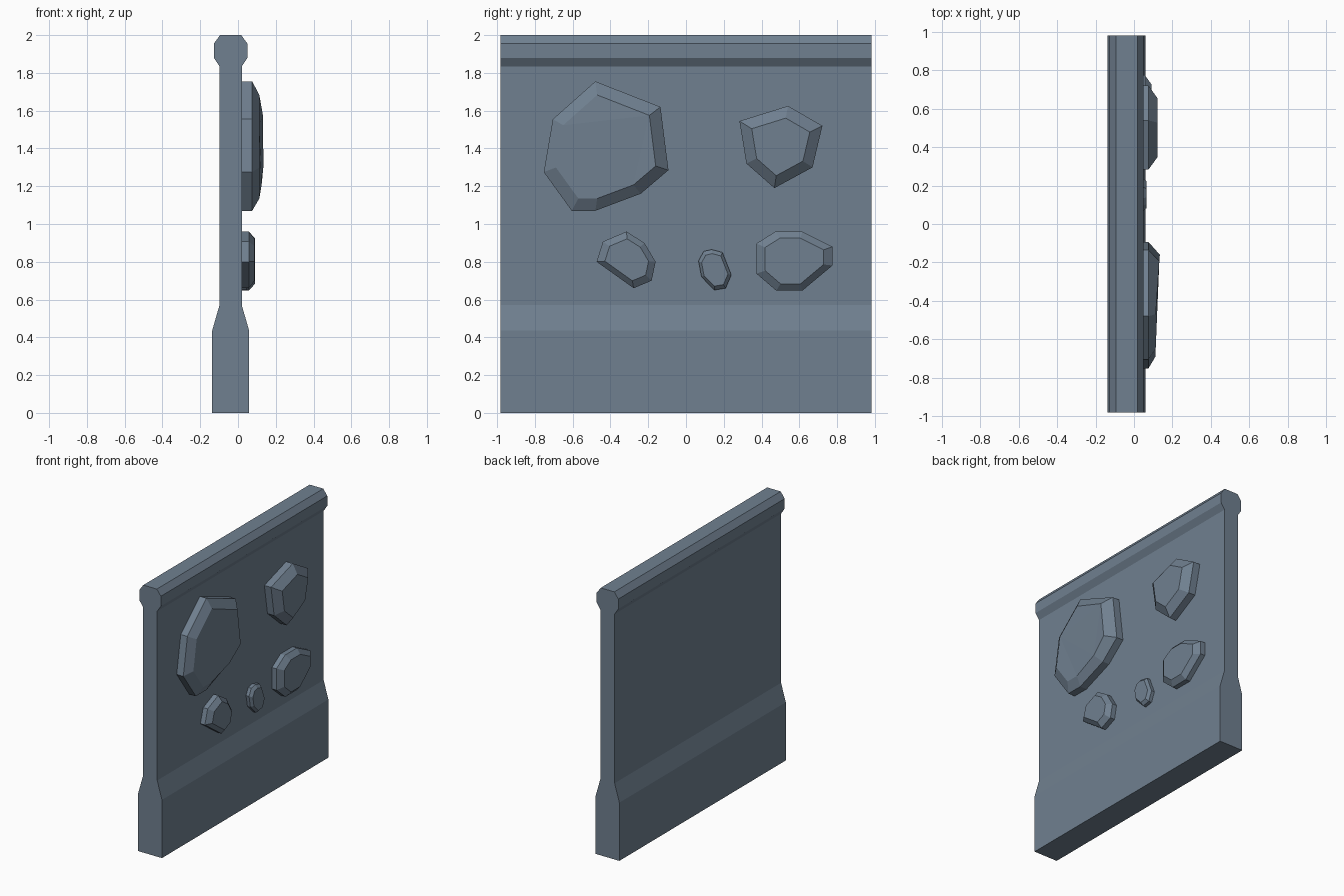
import bpy, bmesh

if "Cube" in bpy.data.objects:
    bpy.data.objects.remove(bpy.data.objects["Cube"])

slate = bpy.data.materials.new("slate_grey")
slate.diffuse_color = (0.162, 0.216, 0.279, 1)
slate.use_nodes = True
slate.node_tree.nodes["Principled BSDF"].inputs["Base Color"].default_value = slate.diffuse_color


def loft(name, rings):
    """Closed solid joining a list of matching point rings, capped at both ends."""
    bm = bmesh.new()
    loops = [[bm.verts.new(p) for p in ring] for ring in rings]
    n = len(loops[0])
    for a, b in zip(loops, loops[1:]):
        for i in range(n):
            j = (i + 1) % n
            bm.faces.new((a[i], a[j], b[j], b[i]))
    caps = [bm.faces.new(loops[0]), bm.faces.new(loops[-1])]
    bmesh.ops.recalc_face_normals(bm, faces=bm.faces[:])
    if name != "wall":
        bmesh.ops.triangulate(bm, faces=caps)
    mesh = bpy.data.meshes.new(name)
    bm.to_mesh(mesh)
    bm.free()
    mesh.materials.append(slate)
    obj = bpy.data.objects.new(name, mesh)
    bpy.context.collection.objects.link(obj)


# Wall: mirrored side profile (half width, height) with plinth and coping
half = [(0.098, 0), (0.098, 0.435), (0.059, 0.57), (0.059, 1.835),
        (0.089, 1.88), (0.089, 1.955), (0.056, 2.0)]
CX = -0.039
profile = [(CX + w, z) for w, z in half] + [(CX - w, z) for w, z in reversed(half)]
loft("wall", [[(x, y, z) for x, z in profile] for y in (-0.983, 0.983)])


# Raised stones: outline in (y, z), straight rim, then a bevel to a smaller face
def stone(name, outline, centre, scale, rim, top, tilt=0.0):
    cy, cz = centre
    inner = [(cy + (y - cy) * scale, cz + (z - cz) * scale) for y, z in outline]
    face = [(top + tilt * max(0, y - cy), y, z) for y, z in inner]
    loft(name, [[(0.0, y, z) for y, z in outline],
                [(rim, y, z) for y, z in outline], face])


stone("large_stone",
      [(-0.48, 1.755), (-0.135, 1.62), (-0.093, 1.285), (-0.24, 1.16),
       (-0.48, 1.07), (-0.605, 1.07), (-0.753, 1.275), (-0.705, 1.555)],
      (-0.43, 1.395), 0.8, 0.075, 0.113, 0.08)
stone("upper_stone",
      [(0.54, 1.625), (0.722, 1.52), (0.67, 1.30), (0.468, 1.19),
       (0.32, 1.32), (0.283, 1.545)],
      (0.50, 1.41), 0.7, 0.075, 0.122)
stone("lower_left_stone",
      [(-0.315, 0.96), (-0.22, 0.90), (-0.161, 0.80), (-0.182, 0.70),
       (-0.277, 0.66), (-0.473, 0.80), (-0.44, 0.907)],
      (-0.304, 0.812), 0.74, 0.057, 0.088)
stone("small_stone",
      [(0.135, 0.865), (0.193, 0.85), (0.24, 0.73), (0.21, 0.66),
       (0.15, 0.65), (0.082, 0.72), (0.066, 0.805), (0.093, 0.855)],
      (0.15, 0.755), 0.8, 0.045, 0.065)
stone("lower_right_stone",
      [(0.473, 0.96), (0.616, 0.96), (0.775, 0.88), (0.775, 0.78),
       (0.616, 0.647), (0.478, 0.647), (0.373, 0.737), (0.373, 0.897)],
      (0.574, 0.806), 0.77, 0.057, 0.09)
